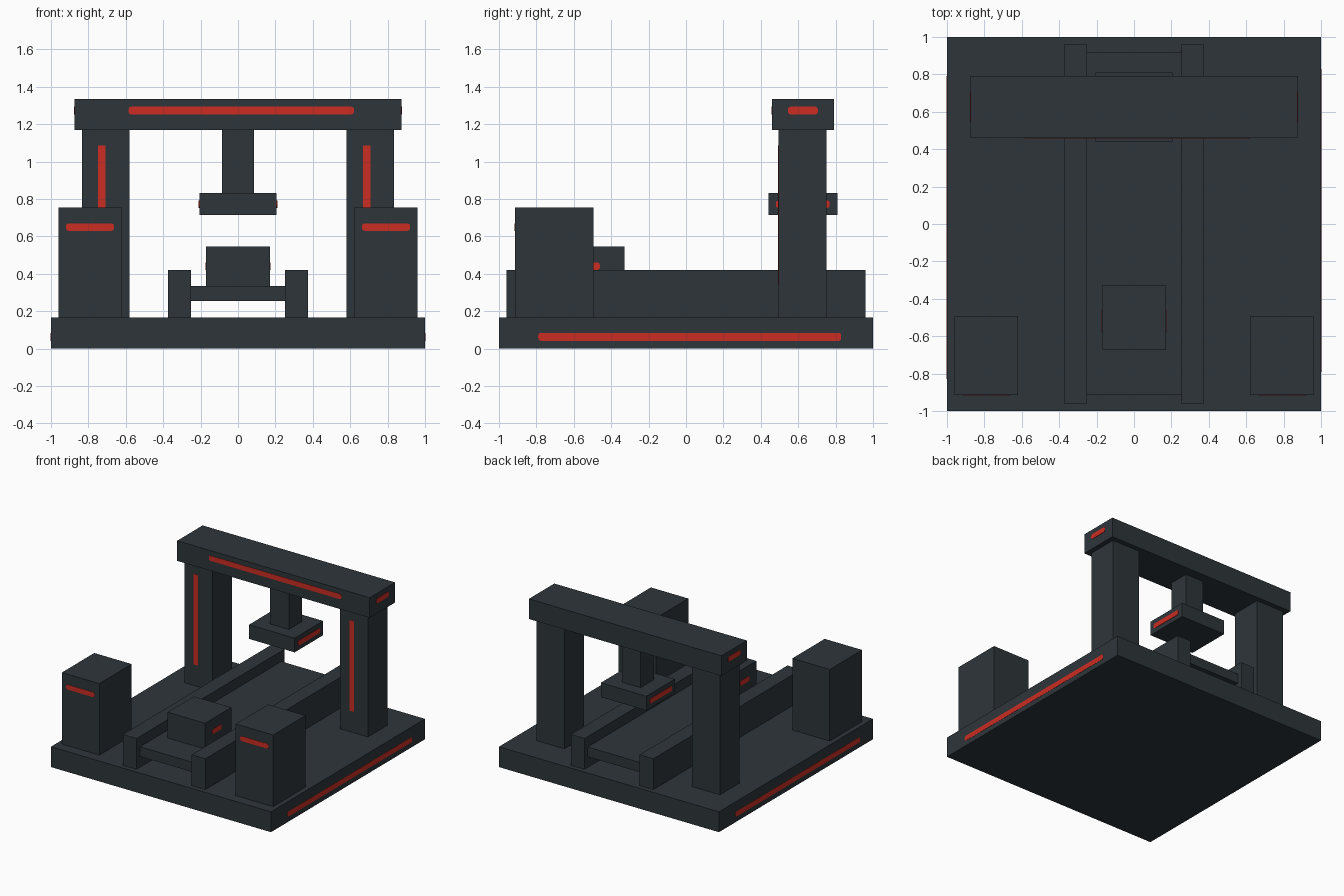
import bpy
import bmesh
from mathutils import Vector

cube = bpy.data.objects.get("Cube")
if cube:
    bpy.data.objects.remove(cube, do_unlink=True)


def material(name, rgb):
    mat = bpy.data.materials.new(name)
    mat.use_nodes = True
    mat.diffuse_color = (*rgb, 1)
    mat.node_tree.nodes["Principled BSDF"].inputs["Base Color"].default_value = (*rgb, 1)
    return mat


SLATE = material("dark slate", (0.027, 0.036, 0.042))
RED = material("signal red", (0.6, 0.026, 0.017))
PLATE = 0.003  # light strip thickness


def box(name, x, y, z, mat=SLATE, round_axis=None):
    """Box from three (low, high) ranges; optionally rounds the edges along one axis."""
    low, high = map(Vector, zip(x, y, z))
    bm = bmesh.new()
    bmesh.ops.create_cube(bm, size=1)
    for v in bm.verts:
        v.co = (low + high) / 2 + v.co * (high - low)
    if round_axis is not None:
        edges = [e for e in bm.edges
                 if abs((e.verts[0].co - e.verts[1].co).normalized()[round_axis]) > 0.9]
        bmesh.ops.bevel(bm, geom=edges, offset=0.014, segments=2, profile=0.5,
                        affect='EDGES')
    mesh = bpy.data.meshes.new(name)
    bm.to_mesh(mesh)
    bm.free()
    mesh.materials.append(mat)
    obj = bpy.data.objects.new(name, mesh)
    bpy.context.collection.objects.link(obj)
    return obj


def mirrored(side, span):
    return tuple(sorted(side * v for v in span))


def front_strip(name, x, face_y, z, rounded=True):
    box(name, x, (face_y - PLATE, face_y + PLATE), z, RED, 1 if rounded else None)


def side_strip(name, side, face_x, y, z):
    box(name, mirrored(side, (face_x - PLATE, face_x + PLATE)), y, z, RED, 0)


# Base slab, conveyor bed and workpiece
DECK = 0.167
box("base", (-1, 1), (-1, 1), (0, DECK))
box("conveyor_bed", (-0.25, 0.25), (-0.915, 0.92), (0.255, 0.335))
box("workpiece", (-0.17, 0.17), (-0.67, -0.33), (0.335, 0.547))

# Overhead beam and press
box("beam", (-0.875, 0.875), (0.46, 0.79), (1.17, 1.335))
box("press_stem", (-0.085, 0.085), (0.54, 0.71), (0.832, 1.17))
box("press_head", (-0.207, 0.207), (0.44, 0.81), (0.715, 0.832))
front_strip("beam_front_strip", (-0.585, 0.62), 0.46, (1.252, 1.294))

# Paired parts
for label, s in (("left", 1), ("right", -1)):
    box(label + "_rail", mirrored(s, (0.25, 0.375)), (-0.96, 0.96), (DECK, 0.42))
    box(label + "_pillar", mirrored(s, (0.58, 0.835)), (0.495, 0.75), (DECK, 1.17))
    box(label + "_pedestal", mirrored(s, (0.62, 0.96)), (-0.915, -0.495), (DECK, 0.755))

    # Light strips
    front_strip(label + "_pedestal_strip", mirrored(s, (0.663, 0.92)), -0.915, (0.63, 0.67))
    pillar_x = s * 0.708 - 0.02
    front_strip(label + "_pillar_strip", (pillar_x - 0.02, pillar_x + 0.02), 0.495,
                (0.34, 1.085), False)
    side_strip(label + "_base_strip", s, 1 - PLATE / 2, mirrored(s, (-0.79, 0.83)),
               (0.042, 0.085))
    side_strip(label + "_beam_strip", s, 0.875, (0.545, 0.705), (1.252, 1.294))
    side_strip(label + "_head_strip", s, 0.207, (0.48, 0.768), (0.752, 0.793))
    side_strip(label + "_workpiece_strip", s, 0.17, (-0.58, -0.46), (0.42, 0.461))
